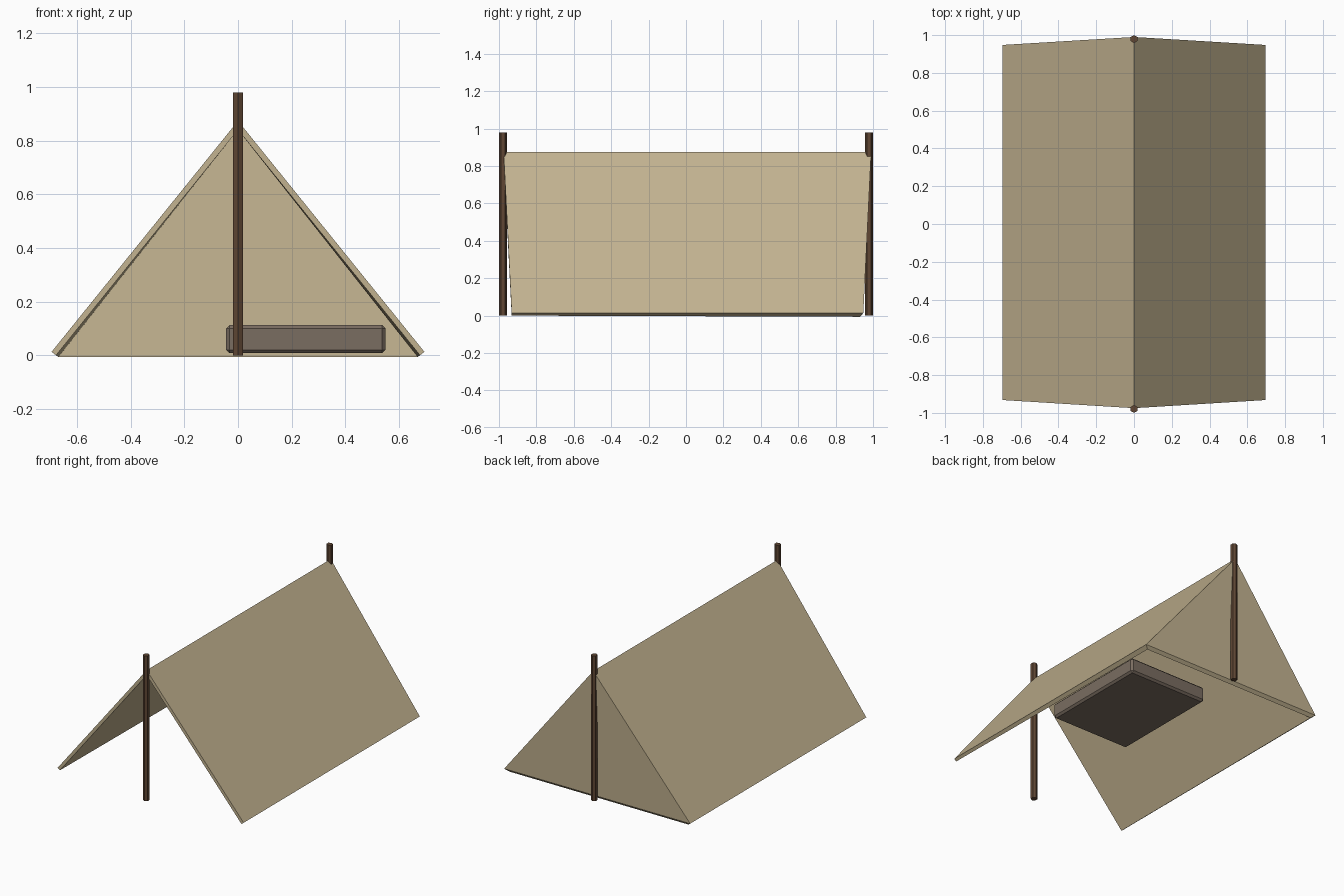
import bpy
import bmesh

cube = bpy.data.objects.get("Cube")
if cube:
    bpy.data.objects.remove(cube, do_unlink=True)


def make_material(name, rgb):
    mat = bpy.data.materials.new(name)
    mat.use_nodes = True
    color = (*rgb, 1)
    mat.diffuse_color = color
    mat.node_tree.nodes["Principled BSDF"].inputs["Base Color"].default_value = color
    return mat


canvas = make_material("tan canvas", (0.55, 0.455, 0.283))
wood = make_material("dark wood", (0.115, 0.062, 0.034))
wool = make_material("grey brown wool", (0.195, 0.153, 0.119))


def add_object(name, bm, mat):
    bmesh.ops.recalc_face_normals(bm, faces=bm.faces)
    mesh = bpy.data.meshes.new(name)
    bm.to_mesh(mesh)
    bm.free()
    mesh.materials.append(mat)
    obj = bpy.data.objects.new(name, mesh)
    bpy.context.collection.objects.link(obj)
    return obj


# Tent cloth: two roof slopes and a closed back, thickened inward
half_width, base_z, ridge_z = 0.695, 0.013, 0.874
bm = bmesh.new()
ridge = [bm.verts.new((0, y, ridge_z)) for y in (-0.975, 0.99)]
left = [bm.verts.new((half_width, y, base_z)) for y in (-0.932, 0.948)]
right = [bm.verts.new((-half_width, y, base_z)) for y in (-0.932, 0.948)]
bm.faces.new((ridge[0], left[0], left[1], ridge[1]))
bm.faces.new((ridge[1], right[1], right[0], ridge[0]))
bm.faces.new((ridge[1], left[1], right[1]))
bm.normal_update()
# Make the slopes face outward whatever the winding
if bm.faces[:] and sum(f.normal.z for f in bm.faces) < 0:
    bmesh.ops.reverse_faces(bm, faces=bm.faces[:])
mesh = bpy.data.meshes.new("tent_cloth")
bm.to_mesh(mesh)
bm.free()
mesh.materials.append(canvas)
cloth = bpy.data.objects.new("tent_cloth", mesh)
bpy.context.collection.objects.link(cloth)
solid = cloth.modifiers.new("thickness", "SOLIDIFY")
solid.thickness = 0.021
solid.offset = -1
solid.use_even_offset = True

# Six-sided poles at both ends
pole_height = 0.98
for name, y in (("front_pole", -0.979), ("back_pole", 0.979)):
    bm = bmesh.new()
    bmesh.ops.create_cone(bm, cap_ends=True, segments=6, radius1=0.021,
                          radius2=0.021, depth=pole_height)
    bmesh.ops.translate(bm, verts=bm.verts, vec=(0, y, pole_height / 2))
    add_object(name, bm, wood)

# Bedroll with chamfered edges, lying to one side inside
bm = bmesh.new()
bmesh.ops.create_cube(bm, size=1)
bmesh.ops.scale(bm, verts=bm.verts, vec=(0.595, 0.77, 0.105))
bmesh.ops.translate(bm, verts=bm.verts, vec=(0.253, 0.252, 0.06))
bmesh.ops.bevel(bm, geom=bm.edges[:], offset=0.013, segments=1, affect="EDGES")
add_object("bedroll", bm, wool)
